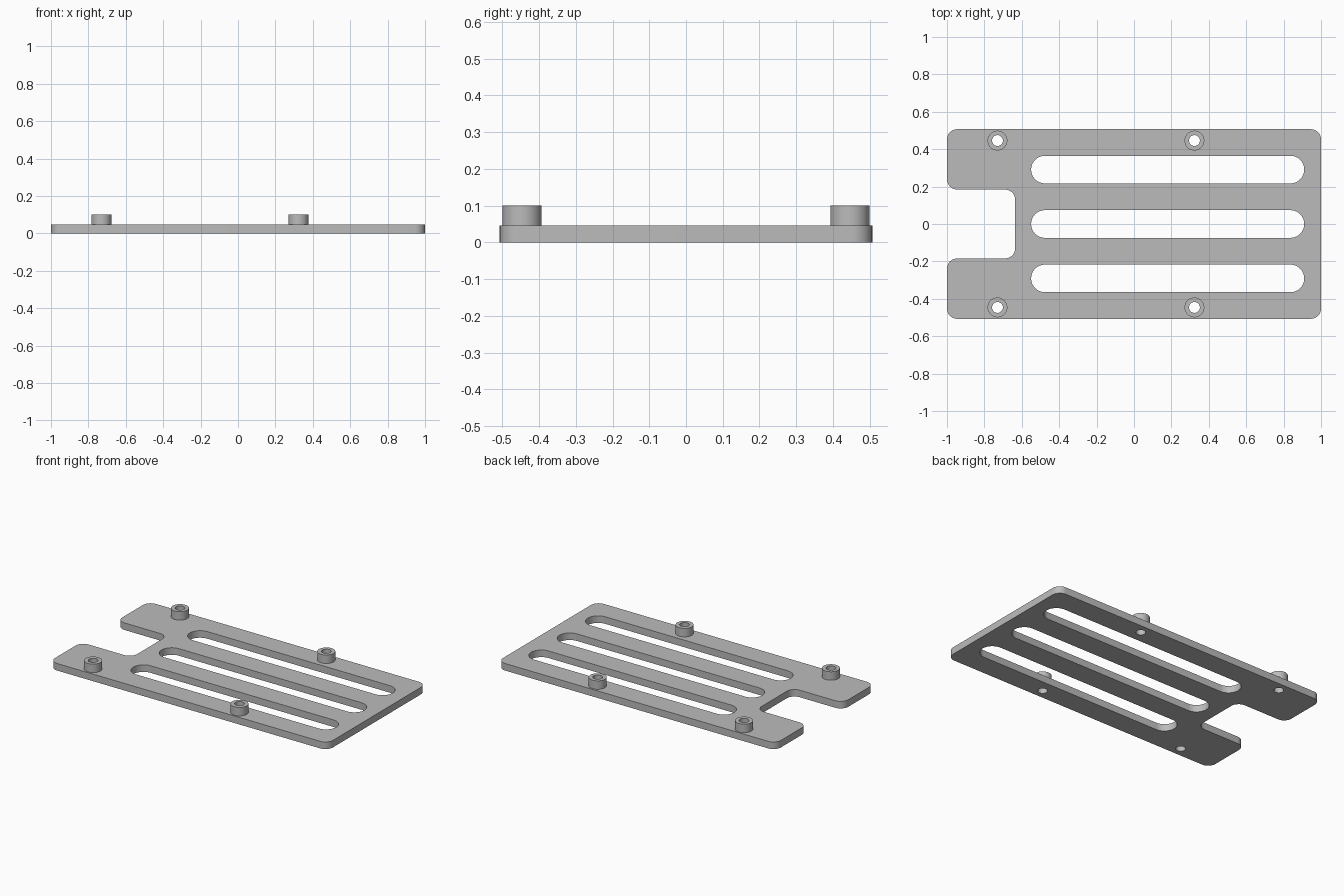
import bpy
import bmesh
from math import pi, sin, cos, copysign, radians
from mathutils import Vector

cube = bpy.data.objects.get("Cube")
if cube:
    bpy.data.objects.remove(cube, do_unlink=True)

PLATE_TOP = 0.046
BOSS_TOP = 0.101
HALF_Y = 0.507
CORNER = 0.055
HOLE = 0.029
BOSS_SPOTS = [(x, y) for x in (-0.73, 0.323) for y in (-0.446, 0.446)]

grey = bpy.data.materials.new("light grey")
grey.use_nodes = True
grey.diffuse_color = (0.5, 0.5, 0.5, 1)
grey.node_tree.nodes["Principled BSDF"].inputs["Base Color"].default_value = (0.5, 0.5, 0.5, 1)


def rounded(corners, r, steps=10):
    """Outline with every right-angled corner rounded."""
    pts = [Vector(c) for c in corners]
    out = []
    for i, p in enumerate(pts):
        back = (pts[i - 1] - p).normalized()
        ahead = (pts[(i + 1) % len(pts)] - p).normalized()
        centre = p + r * (back + ahead)
        for k in range(steps + 1):
            t = pi / 2 * k / steps
            out.append(centre - r * (ahead * cos(t) + back * sin(t)))
    return out


def slot(cx, cy, r, half=0.0, n=48):
    """Circle, or a round-ended slot when half is above zero."""
    angles = [(k + 0.5) * 2 * pi / n for k in range(n)]
    return [(cx + r * cos(a) + copysign(half, cos(a)), cy + r * sin(a)) for a in angles]


def slab(name, outlines, z0, z1, open_bottom=False):
    """Extrude nested outlines between two heights."""
    curve = bpy.data.curves.new(name, 'CURVE')
    curve.dimensions = '2D'
    curve.fill_mode = 'BOTH'
    curve.extrude = (z1 - z0) / 2
    for pts in outlines:
        sp = curve.splines.new('POLY')
        sp.points.add(len(pts) - 1)
        for q, p in zip(sp.points, pts):
            q.co = (p[0], p[1], 0, 1)
        sp.use_cyclic_u = True
    temp = bpy.data.objects.new(name + "_curve", curve)
    bpy.context.collection.objects.link(temp)
    bpy.context.view_layer.update()
    mesh = bpy.data.meshes.new_from_object(
        temp.evaluated_get(bpy.context.evaluated_depsgraph_get()))
    bpy.data.objects.remove(temp, do_unlink=True)
    bpy.data.curves.remove(curve)

    bm = bmesh.new()
    bm.from_mesh(mesh)
    bmesh.ops.remove_doubles(bm, verts=bm.verts, dist=1e-5)
    bmesh.ops.translate(bm, verts=bm.verts, vec=(0, 0, (z0 + z1) / 2))
    bmesh.ops.recalc_face_normals(bm, faces=bm.faces)
    if open_bottom:
        low = [f for f in bm.faces if f.normal.z < -0.9]
        bmesh.ops.delete(bm, geom=low, context='FACES')
    bm.to_mesh(mesh)
    bm.free()
    mesh.name = name
    mesh.materials.clear()
    mesh.materials.append(grey)
    obj = bpy.data.objects.new(name, mesh)
    bpy.context.collection.objects.link(obj)
    bpy.ops.object.select_all(action='DESELECT')
    obj.select_set(True)
    bpy.context.view_layer.objects.active = obj
    bpy.ops.object.shade_smooth_by_angle(angle=radians(30))
    return obj


# Plate with an end notch, three long slots and four screw holes
outline = rounded([(-1, -HALF_Y), (1, -HALF_Y), (1, HALF_Y), (-1, HALF_Y),
                   (-1, 0.184), (-0.635, 0.184), (-0.635, -0.184), (-1, -0.184)], CORNER)
slots = [slot(0.18, y, 0.074, 0.656) for y in (-0.291, 0, 0.291)]
holes = [slot(x, y, HOLE) for x, y in BOSS_SPOTS]
slab("plate", [outline] + slots + holes, 0, PLATE_TOP)

# Hollow standoffs around the screw holes
for x, y in BOSS_SPOTS:
    side = "left" if x > 0 else "right"
    end = "back" if y > 0 else "front"
    slab(f"standoff_{end}_{side}", [slot(x, y, 0.053), slot(x, y, HOLE)],
         PLATE_TOP, BOSS_TOP, open_bottom=True)
